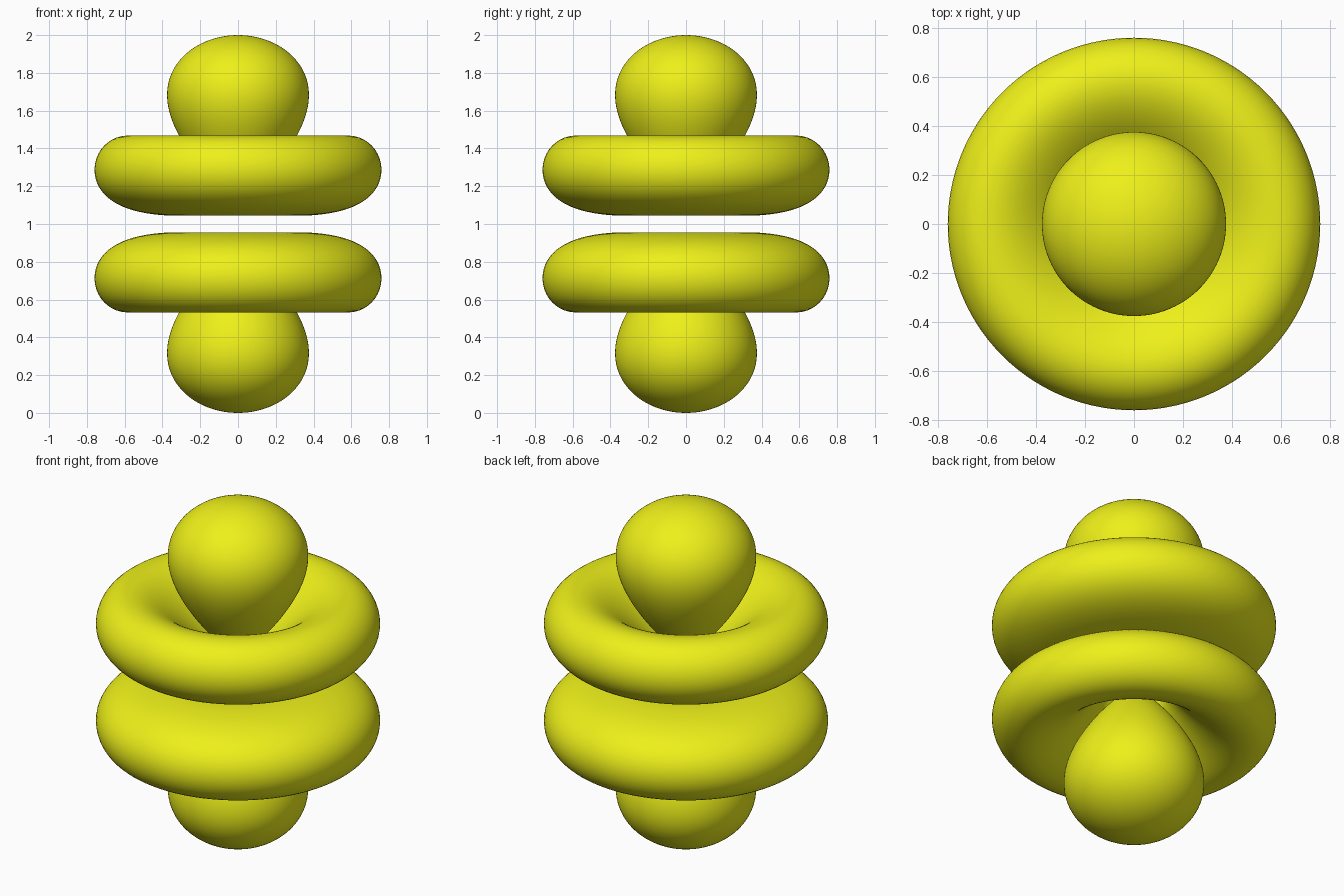
import bpy, bmesh
from math import sin, cos, pi, exp, hypot
from mathutils import Vector

if "Cube" in bpy.data.objects:
    bpy.data.objects.remove(bpy.data.objects["Cube"])

POWER, DECAY, STEPS = 4.0, 9.05, 112


def wave(x, z):
    """Relative strength of the field; the surface lies where it equals 1."""
    r = max(hypot(x, z), 1e-6)
    c = z / r
    return r ** POWER * exp(DECAY * (1 - r)) * (5 * c ** 3 - 3 * c) / 2


def surface_point(cx, cz, angle, sign):
    """Walk out from a centre inside the part until the surface is crossed."""
    dx, dz = cos(angle), sin(angle)
    inside = lambda d: sign * wave(cx + d * dx, cz + d * dz) > 1
    hi = 0.0
    while inside(hi):
        hi += 0.01
    lo = hi - 0.01
    for _ in range(30):
        mid = (lo + hi) / 2
        lo, hi = (mid, hi) if inside(mid) else (lo, mid)
    return abs(cx + lo * dx), cz + lo * dz


def revolve(name, profile, closed, flip, material):
    bm = bmesh.new()
    verts = [bm.verts.new((x, 0, 1 + flip * z)) for x, z in profile]
    edges = [bm.edges.new(p) for p in zip(verts, verts[1:])]
    if closed:
        edges.append(bm.edges.new((verts[-1], verts[0])))
    bmesh.ops.spin(bm, geom=verts + edges, cent=Vector((0, 0, 0)),
                   axis=Vector((0, 0, 1)), angle=2 * pi, steps=STEPS)
    bmesh.ops.remove_doubles(bm, verts=bm.verts[:], dist=1e-5)
    bmesh.ops.recalc_face_normals(bm, faces=bm.faces[:])
    for f in bm.faces:
        f.smooth = True
    mesh = bpy.data.meshes.new(name)
    bm.to_mesh(mesh)
    bm.free()
    mesh.materials.append(material)
    ob = bpy.data.objects.new(name, mesh)
    bpy.context.collection.objects.link(ob)


yellow = bpy.data.materials.new("yellow")
yellow.diffuse_color = (0.85, 0.87, 0.01, 1)
yellow.use_nodes = True
yellow.node_tree.nodes["Principled BSDF"].inputs["Base Color"].default_value = yellow.diffuse_color

# Teardrop half outline, pole to tip, and bean-shaped ring cross-section
lobe = [surface_point(0, 0.6, pi / 2 - pi * i / 64, 1) for i in range(65)]
lobe[0], lobe[-1] = (0, lobe[0][1]), (0, lobe[-1][1])
ring = [surface_point(0.44, 0.22, 2 * pi * i / 80, -1) for i in range(80)]

# Upper pair and its mirror image below
for side, flip in (("upper", 1), ("lower", -1)):
    revolve(side + "_lobe", lobe, False, flip, yellow)
    revolve(side + "_ring", ring, True, flip, yellow)
